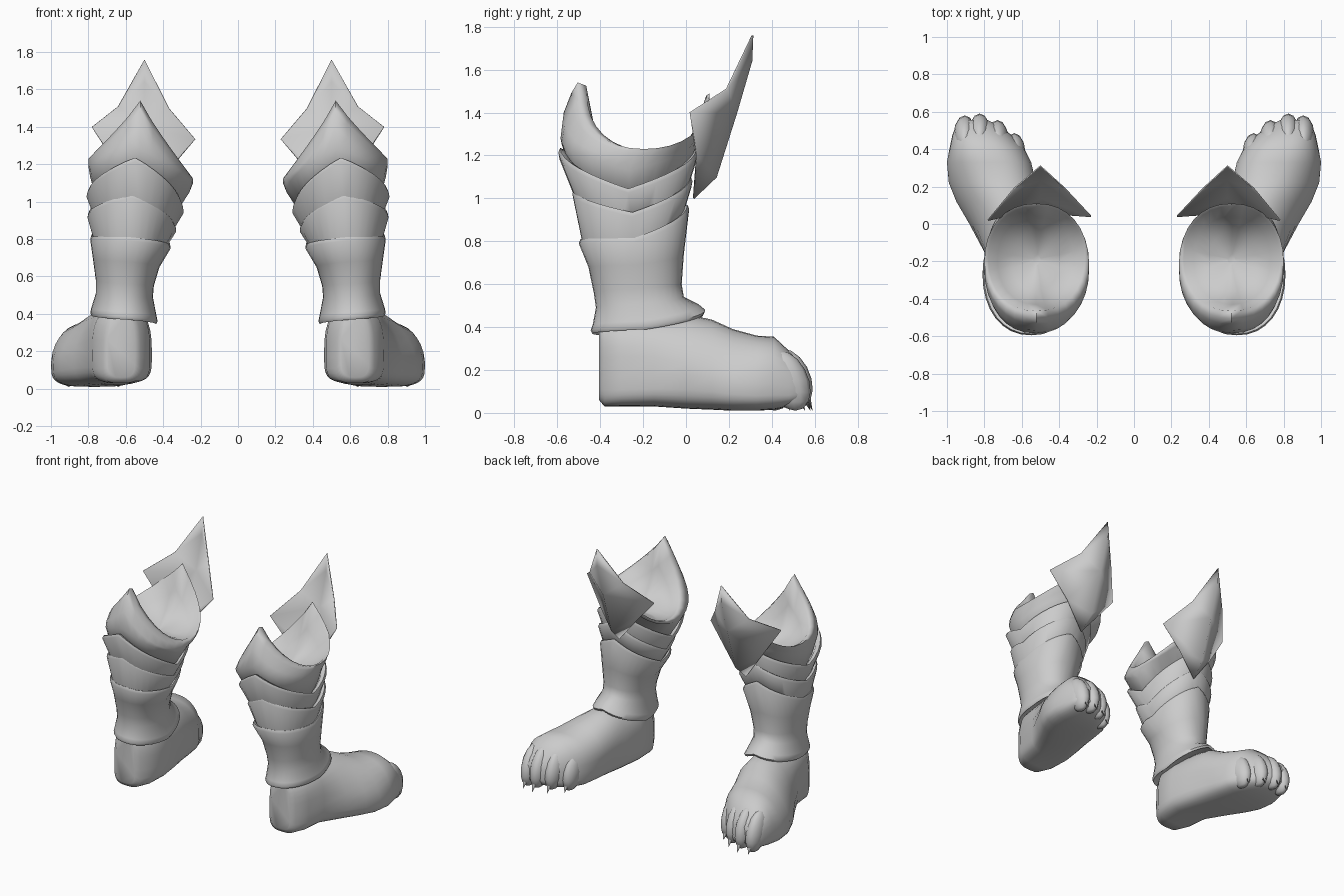
import bpy, bmesh, math
from mathutils import Vector

if "Cube" in bpy.data.objects:
    bpy.data.objects.remove(bpy.data.objects["Cube"], do_unlink=True)

grey = bpy.data.materials.new("plain_grey")
grey.use_nodes = True
grey.diffuse_color = (0.6, 0.6, 0.6, 1)
grey.node_tree.nodes["Principled BSDF"].inputs["Base Color"].default_value = (0.6, 0.6, 0.6, 1)

SEG = 32


def spow(v, e):
    return math.copysign(abs(v) ** e, v)


def finish(bm, name, side, angle=60):
    """Mirror to the wanted side and turn the bmesh into a shaded object."""
    for v in bm.verts:
        v.co.x *= side
    bmesh.ops.recalc_face_normals(bm, faces=bm.faces)
    mesh = bpy.data.meshes.new(name)
    bm.to_mesh(mesh)
    bm.free()
    mesh.materials.append(grey)
    obj = bpy.data.objects.new(("left_" if side > 0 else "right_") + name, mesh)
    bpy.context.collection.objects.link(obj)
    bpy.ops.object.select_all(action="DESELECT")
    obj.select_set(True)
    bpy.context.view_layer.objects.active = obj
    bpy.ops.object.shade_smooth_by_angle(angle=math.radians(angle))
    return obj


def loft(rings, name, side, angle=60):
    """Skin a list of closed point rings and cap both ends."""
    bm = bmesh.new()
    rows = [[bm.verts.new(p) for p in ring] for ring in rings]
    for a, b in zip(rows, rows[1:]):
        for i in range(len(a)):
            j = (i + 1) % len(a)
            bm.faces.new((a[i], a[j], b[j], b[i]))
    bm.faces.new(rows[0])
    bm.faces.new(rows[-1])
    return finish(bm, name, side, angle)


def leg_ring(bounds, heights, inset=0.0, drop=0.0, scoop=False):
    """Oval ring whose height is set at the outer, front, inner and back points."""
    x0, x1, y0, y1 = bounds
    outer, front, inner, back = heights
    cx, cy = (x0 + x1) / 2, (y0 + y1) / 2
    rx, ry = (x1 - x0) / 2 - inset, (y1 - y0) / 2 - inset
    ring = []
    for i in range(SEG):
        a = math.tau * i / SEG
        c, s = math.cos(a), math.sin(a)
        valley = outer if c > 0 else inner
        peak = front if s > 0 else back
        fall = abs(c) ** 0.8 if scoop else 1 - math.asin(min(1, abs(s))) / (math.pi / 2)
        z = peak + (valley - peak) * fall
        ring.append((cx + rx * spow(c, 0.9), cy + ry * spow(s, 0.95), z - drop))
    return ring


def foot_ring(y, x0, x1, z0, z1, e, skew):
    """Cross-section of the foot: flat sole, rounded upper leaning by skew."""
    mid = z0 + (z1 - z0) * 0.36
    ring = []
    for i in range(SEG):
        a = math.tau * i / SEG
        c, s = math.cos(a), math.sin(a)
        x = (x0 + x1) / 2 + (x1 - x0) / 2 * spow(c, e if s > 0 else 0.6)
        z = mid + (z1 - mid) * spow(s, e) if s > 0 else mid + (mid - z0) * spow(s, 0.5)
        ring.append((x + skew * max(0, s), y, z))
    return ring


# Foot slices: y, inner x, outer x, sole z, top z, roundness, lean of the upper
FOOT = [
    (-0.405, 0.55, 0.70, 0.06, 0.40, 0.6, 0),
    (-0.38, 0.52, 0.73, 0.03, 0.41, 0.6, 0),
    (-0.30, 0.47, 0.78, 0.03, 0.42, 0.6, 0),
    (-0.15, 0.46, 0.80, 0.03, 0.44, 0.7, 0),
    (0.00, 0.485, 0.88, 0.02, 0.46, 1.05, -0.04),
    (0.12, 0.51, 0.95, 0.015, 0.435, 1.0, -0.07),
    (0.22, 0.53, 0.99, 0.01, 0.39, 0.95, -0.05),
    (0.33, 0.55, 1.00, 0.01, 0.36, 0.85, -0.02),
    (0.41, 0.59, 0.985, 0.015, 0.355, 0.85, 0),
    (0.48, 0.66, 0.97, 0.03, 0.29, 0.85, 0),
    (0.53, 0.73, 0.95, 0.05, 0.23, 0.85, 0),
    (0.555, 0.78, 0.93, 0.08, 0.19, 0.9, 0),
]

# Bands: lower oval and heights, upper oval and heights
BANDS = {
    "lower_band": ((0.42, 0.755, -0.47, -0.03), (0.74, 0.88, 0.70, 0.73),
                   (0.33, 0.805, -0.53, 0.03), (0.935, 1.10, 0.86, 1.04)),
    "middle_band": ((0.38, 0.75, -0.49, -0.01), (0.87, 1.0, 0.79, 0.94),
                    (0.29, 0.81, -0.595, 0.055), (1.045, 1.23, 0.96, 1.235)),
}

# Toes: x, y, height of centre
TOES = [(0.64, 0.38, 0.15), (0.73, 0.45, 0.16), (0.825, 0.485, 0.16), (0.905, 0.475, 0.15)]

for side in (1, -1):
    loft([foot_ring(*row) for row in FOOT], "foot", side)

    # Toes and claws
    bm = bmesh.new()
    for x, y, z in TOES:
        ball = bmesh.ops.create_uvsphere(bm, u_segments=12, v_segments=8, radius=1)
        for v in ball["verts"]:
            v.co = Vector((x + v.co.x * 0.06, y + v.co.y * 0.1 - v.co.z * 0.035,
                           z + v.co.z * 0.14))
    finish(bm, "toes", side)
    bm = bmesh.new()
    for x, y, z in TOES:
        claw = bmesh.ops.create_cone(bm, cap_ends=True, segments=6,
                                     radius1=0.03, radius2=0.0, depth=0.1)
        for v in claw["verts"]:
            t = v.co.z / 0.1 + 0.5
            v.co = Vector((x + v.co.x, y + 0.06 + v.co.y + 0.045 * t, 0.11 - 0.1 * t))
    finish(bm, "claws", side)

    # Shaft with a flared hem at the ankle
    hem, hem_z = (0.43, 0.79, -0.445, 0.09), (0.39, 0.465, 0.345, 0.37)
    top, top_z = (0.36, 0.79, -0.50, 0.015), (0.815, 0.97, 0.77, 0.81)
    loft([
        leg_ring(hem, hem_z, 0.03, -0.02),
        leg_ring(hem, hem_z, 0.008, 0.0),
        leg_ring(hem, hem_z, 0.0, -0.015),
        leg_ring((0.435, 0.785, -0.435, 0.06), hem_z, 0.0, -0.04),
        leg_ring((0.455, 0.76, -0.42, -0.01), (0.51, 0.54, 0.49, 0.49)),
        leg_ring((0.45, 0.76, -0.43, -0.02), (0.58, 0.60, 0.55, 0.56)),
        leg_ring((0.42, 0.775, -0.455, -0.01), (0.69, 0.74, 0.65, 0.68)),
        leg_ring(top, top_z, 0.0, 0.02),
        leg_ring(top, top_z, 0.008, 0.0),
        leg_ring(top, top_z, 0.03, 0.01),
    ], "shaft", side)

    # Overlapping bands with a turned-in lip
    for name, (low, low_z, high, high_z) in BANDS.items():
        loft([
            leg_ring(low, low_z),
            leg_ring(high, high_z, 0.0, 0.02),
            leg_ring(high, high_z, 0.008, 0.0),
            leg_ring(high, high_z, 0.035, 0.01),
            leg_ring(low, low_z, 0.03, -0.03),
        ], name, side)

    # Cup at the top of the boot with a thick rear peak and a shallow bowl inside
    rim, rim_z = (0.245, 0.80, -0.505, 0.11), (1.23, 1.49, 1.13, 1.54)
    base, base_z = (0.35, 0.755, -0.53, 0.0), (1.00, 1.10, 0.91, 1.12)
    loft([
        leg_ring(base, base_z),
        leg_ring((0.26, 0.79, -0.585, 0.055), (1.13, 1.27, 1.05, 1.28)),
        leg_ring((0.24, 0.80, -0.57, 0.085), (1.19, 1.38, 1.10, 1.40), scoop=True),
        leg_ring((0.24, 0.80, -0.535, 0.105), (1.22, 1.46, 1.12, 1.49), scoop=True),
        leg_ring(rim, rim_z, scoop=True),
        leg_ring((0.265, 0.78, -0.465, 0.095), (1.225, 1.48, 1.13, 1.525), scoop=True),
        leg_ring((0.32, 0.73, -0.43, 0.04), (1.18, 1.32, 1.11, 1.35), scoop=True),
        leg_ring((0.40, 0.65, -0.36, -0.04), (1.14, 1.20, 1.11, 1.22)),
        leg_ring((0.50, 0.54, -0.22, -0.16), (1.12, 1.12, 1.12, 1.12)),
    ], "cup", side, 80)

    # Pointed knee plate, folded along its centre ridge
    bm = bmesh.new()
    tip = bm.verts.new((0.5, 0.31, 1.76))
    rows = [[bm.verts.new(p) for p in row] for row in (
        ((0.37, 0.19, 1.50), (0.5, 0.305, 1.64), (0.64, 0.19, 1.51)),
        ((0.23, 0.04, 1.335), (0.5, 0.235, 1.40), (0.78, 0.02, 1.40)),
        ((0.37, 0.05, 1.17), (0.5, 0.14, 1.10), (0.65, 0.05, 1.20)),
    )]
    toe = bm.verts.new((0.51, 0.035, 1.0))
    for k in (0, 1):
        bm.faces.new((tip, rows[0][k], rows[0][k + 1]))
        bm.faces.new((toe, rows[2][k + 1], rows[2][k]))
        for a, b in zip(rows, rows[1:]):
            bm.faces.new((a[k], b[k], b[k + 1], a[k + 1]))
    plate = finish(bm, "knee_plate", side, 100)
    solid = plate.modifiers.new("thickness", "SOLIDIFY")
    solid.thickness = 0.008
    solid.offset = 0
